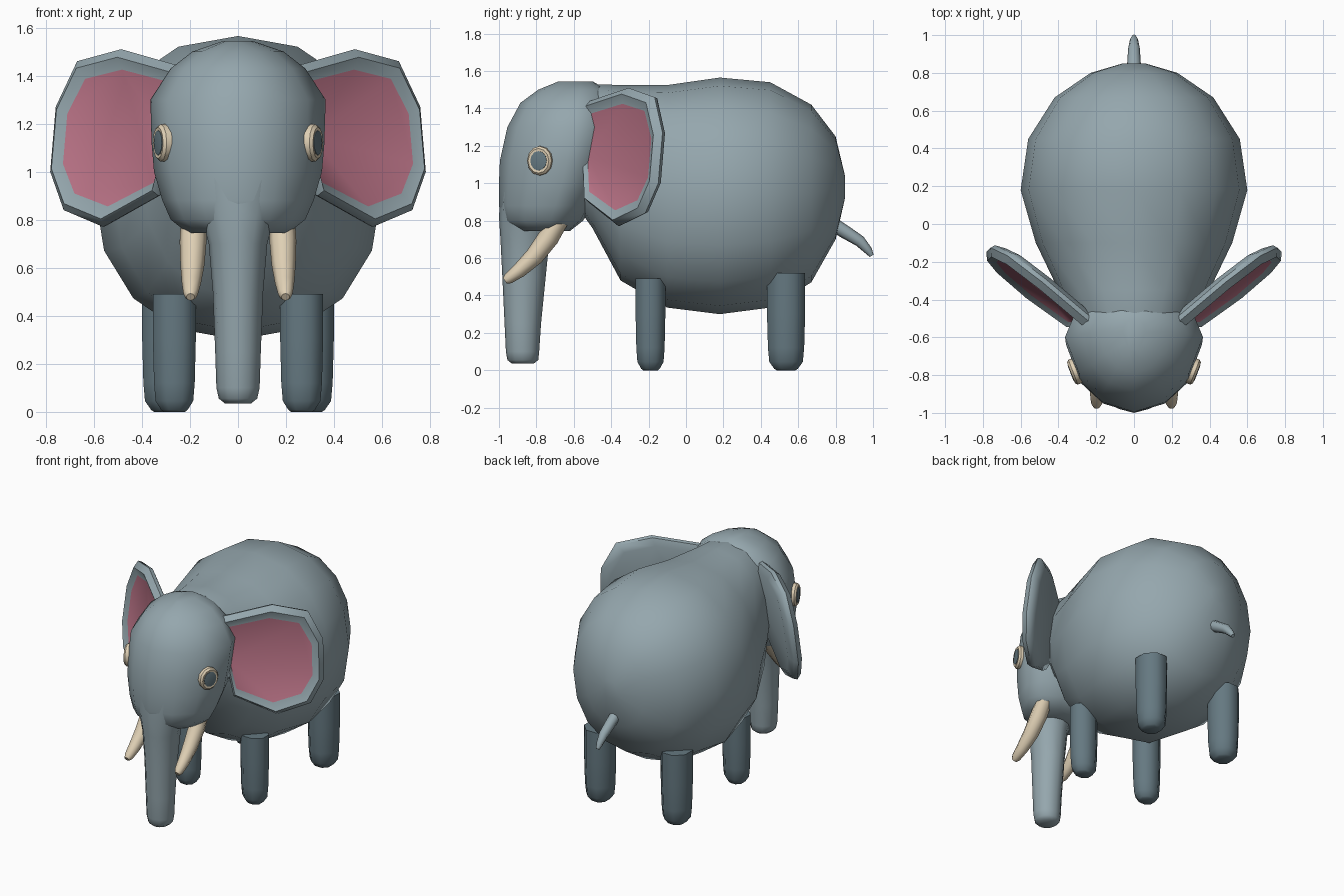
import bpy, bmesh, math
from mathutils import Vector

if "Cube" in bpy.data.objects:
    bpy.data.objects.remove(bpy.data.objects["Cube"])


def material(name, rgb):
    m = bpy.data.materials.new(name)
    m.diffuse_color = (*rgb, 1)
    m.use_nodes = True
    m.node_tree.nodes["Principled BSDF"].inputs["Base Color"].default_value = m.diffuse_color
    return m


GREY = material("skin grey", (0.30, 0.385, 0.42))
SLATE = material("leg slate", (0.13, 0.19, 0.22))
PINK = material("ear pink", (0.50, 0.175, 0.245))
CREAM = material("ivory cream", (0.74, 0.63, 0.46))


def loft(name, rings, mats, angle=60, last_mat=0):
    """Skin closed rings of points and cap both ends."""
    bm = bmesh.new()
    loops = [[bm.verts.new(p) for p in r] for r in rings]
    n = len(loops[0])
    for a, b in zip(loops, loops[1:]):
        for i in range(n):
            bm.faces.new((a[i], a[(i + 1) % n], b[(i + 1) % n], b[i]))
    bm.faces.new(loops[0])
    bm.faces.new(loops[-1]).material_index = last_mat
    bmesh.ops.recalc_face_normals(bm, faces=bm.faces)
    mesh = bpy.data.meshes.new(name)
    bm.to_mesh(mesh)
    bm.free()
    for m in mats:
        mesh.materials.append(m)
    ob = bpy.data.objects.new(name, mesh)
    bpy.context.collection.objects.link(ob)
    bpy.ops.object.select_all(action='DESELECT')
    bpy.context.view_layer.objects.active = ob
    ob.select_set(True)
    bpy.ops.object.shade_smooth_by_angle(angle=math.radians(angle))
    return ob


def power(v, e):
    return math.copysign(abs(v) ** e, v)


def circle(n, shift=0.0):
    return [(math.cos((i + shift) * 2 * math.pi / n), math.sin((i + shift) * 2 * math.pi / n))
            for i in range(n)]


def tube(name, path, mats, n=8, squash=1.0):
    """Round tube along (point, radius) pairs lying in a plane of constant-ish x."""
    pts = [Vector(p) for p, r in path]
    rings = []
    for i, (p, r) in enumerate(path):
        t = (pts[min(i + 1, len(pts) - 1)] - pts[max(i - 1, 0)]).normalized()
        side = Vector((1, 0, 0))
        up = t.cross(side).normalized()
        rings.append([pts[i] + side * c * r * squash + up * s * r for c, s in circle(n)])
    return loft(name, rings, mats)


# Body: y, half width, bottom, top
body = [(-.60, .27, .90, 1.50), (-.50, .32, .76, 1.53), (-.35, .40, .48, 1.525),
        (-.10, .52, .335, 1.525), (.18, .60, .30, 1.565), (.45, .56, .335, 1.54),
        (.67, .42, .47, 1.42), (.80, .23, .70, 1.25), (.85, .06, .92, 1.04)]
loft("body", [[(w * power(c, .92), y, (a + b) / 2 + (b - a) / 2 * power(s, .92))
               for c, s in circle(16)] for y, w, a, b in body], [GREY])

# Head: z, half width, front, back; the plan is widest towards the back
plan = [(0, 0), (.47, .09), (.80, .28), (1, .60), (.85, .82), (.45, .96), (0, 1)]
plan += [(-x, t) for x, t in plan[-2:0:-1]]
head = [(1.545, .06, -.68, -.50), (1.50, .19, -.79, -.42), (1.43, .28, -.885, -.38),
        (1.30, .365, -.955, -.36), (1.12, .36, -.995, -.40), (1.0, .35, -1.0, -.44),
        (.88, .315, -1.0, -.50), (.80, .28, -.985, -.55), (.745, .21, -.92, -.62)]
loft("head", [[(w * x, f + (b - f) * t, z) for x, t in plan] for z, w, f, b in head], [GREY])

# Trunk: z, half width, front, back
trunk = [(.98, .20, -.99, -.68), (.82, .155, -1.0, -.70), (.70, .122, -.992, -.73),
         (.50, .105, -.982, -.75), (.25, .095, -.97, -.775), (.10, .09, -.963, -.785),
         (.055, .08, -.955, -.79), (.035, .055, -.93, -.815)]
loft("trunk", [[(w * c, (f + b) / 2 + (b - f) / 2 * s, z) for c, s in circle(12)]
               for z, w, f, b in trunk], [GREY])

# Tail
tube("tail", [((0, .77, .79), .038), ((0, .85, .74), .036), ((0, .93, .69), .031),
              ((0, .975, .64), .022), ((0, .993, .612), .012)], [GREY])

# Ear outline, as x and z
outline = [(.26, 1.44), (.51, 1.51), (.69, 1.46), (.765, 1.27), (.768, 1.0),
           (.70, .84), (.53, .77), (.31, .90), (.27, 1.15)]
EAR_MID = (.40, 1.14)


def ear_ring(sx, sz, depth, side):
    pts = []
    for x, z in outline:
        x = EAR_MID[0] + (x - EAR_MID[0]) * sx
        z = EAR_MID[1] + (z - EAR_MID[1]) * sz
        d = depth + .12 * (1.15 - z)
        pts.append((side * (x + .62 * d), -.545 + (x - .25) * .8 - .78 * d, z))
    return pts


for side, label in ((1, "right"), (-1, "left")):
    # Ear: rounded back, outer rim, front lip, shallow pink hollow
    loft(label + "_ear", [ear_ring(.86, .84, -.045, side), ear_ring(.98, .98, -.02, side),
                          ear_ring(1, 1, .005, side), ear_ring(.93, .91, .04, side),
                          ear_ring(.84, .77, .018, side)], [GREY, PINK], 50, last_mat=1)

    # Tusk
    tube(label + "_tusk", [((side * .185, -.67, .82), .052), ((side * .187, -.735, .71), .056),
                           ((side * .19, -.81, .61), .050), ((side * .194, -.89, .535), .040),
                           ((side * .197, -.95, .49), .030), ((side * .198, -.968, .478), .018)],
         [CREAM])

    # Eye: cream surround and dark pupil facing outwards
    nrm = Vector((side * .93, -.36, 0)).normalized()
    tan = Vector((-nrm.y, nrm.x, 0))
    centre = Vector((side * .311, -.78, 1.12))

    def disc(r, d):
        return [centre + nrm * d + tan * c * r * .9 + Vector((0, 0, s * r)) for c, s in circle(12)]

    loft(label + "_eye_surround", [disc(.078, -.03), disc(.078, .012), disc(.066, .024),
                                   disc(.052, .022)], [CREAM], 40)
    loft(label + "_pupil", [disc(.052, .018), disc(.052, .025), disc(.044, .027)], [SLATE], 40)

    # Legs: x, y, radii, top
    for part, x, y, rx, ry, top in (("front", .265, -.19, .092, .082, .49),
                                    ("hind", .302, .535, .100, .105, .52)):
        steps = ((top, 1), (.30, 1), (.12, .95), (.045, .88), (.008, .62), (0, .5))
        loft(f"{label}_{part}_leg", [[(side * (x + rx * k * c * 1.05), y + ry * k * s * 1.05, z)
                                      for c, s in circle(8, .5)] for z, k in steps], [SLATE])
